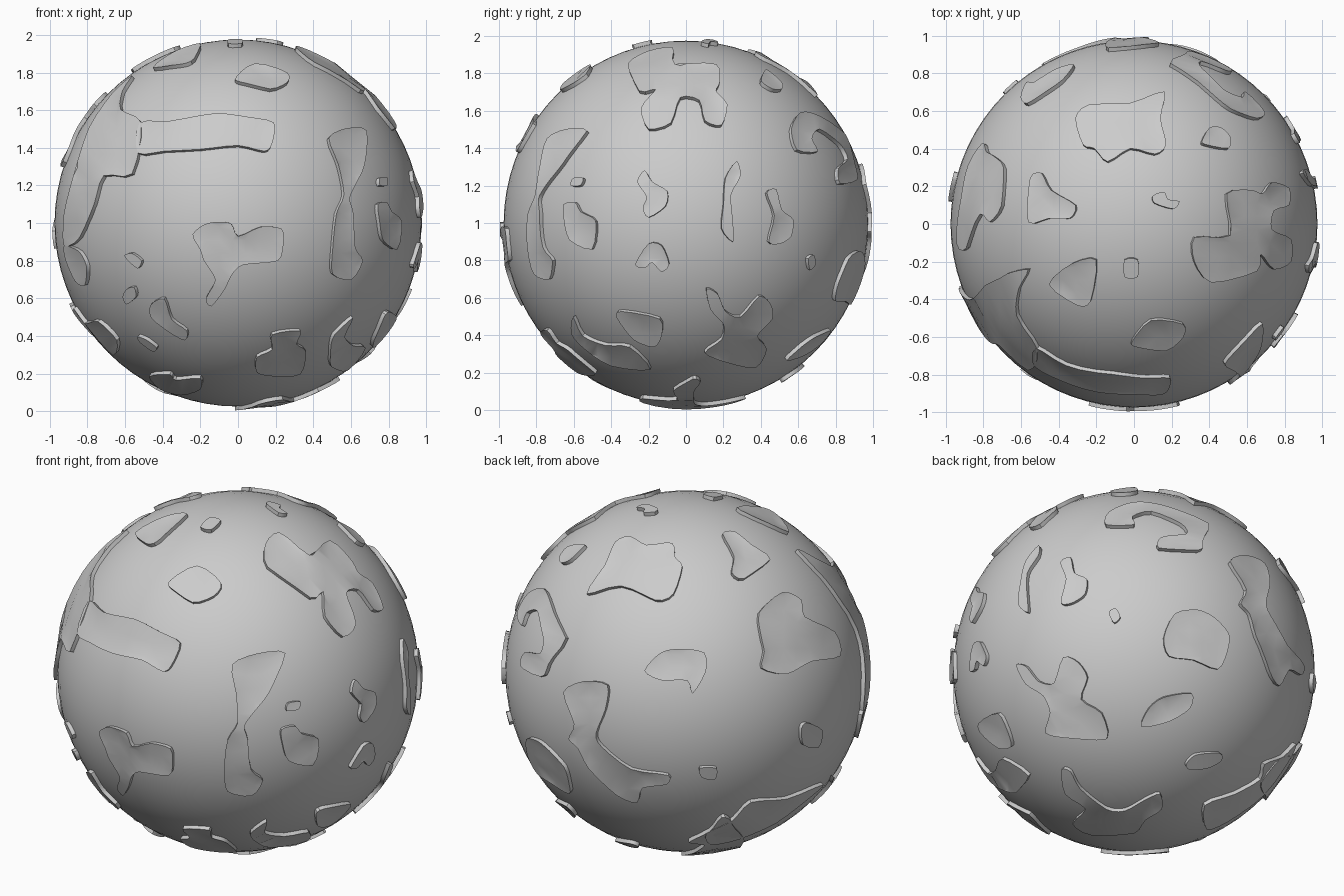
import bpy, bmesh, math
from mathutils import Vector, geometry

if "Cube" in bpy.data.objects:
    bpy.data.objects.remove(bpy.data.objects["Cube"])

CENTRE = Vector((0, 0, 1))
SPHERE, RIM, MID = 0.975, 0.996, 0.987   # globe, plate edge and plate middle radii

# viewing directions the plate outlines are drawn from: azimuth, elevation
VIEWS = {"front": (-90, 0), "right": (0, 0), "top": (-90, 90),
         "rear_left": (123.5, 25), "rear_under": (50, -30)}
count = {}


def smooth_outline(pts, n=3):
    """Closed Catmull-Rom curve through the points."""
    out, m = [], len(pts)
    for i in range(m):
        a, b, c, d = (pts[(i + k) % m] for k in (-1, 0, 1, 2))
        for s in range(n):
            t = s / n
            out.append(b + 0.4 * t * (c - a)
                       + t * t * (3 * (c - b) - 0.8 * (c - a) - 0.4 * (d - b))
                       + t ** 3 * (2 * (b - c) + 0.4 * (c - a) + 0.4 * (d - b)))
    return out


def plate(view, *uv):
    """Thin raised plate; uv is its outline in hundredths, seen from the view."""
    t, e = (math.radians(a) for a in VIEWS[view])
    h, z = Vector((math.cos(t), math.sin(t), 0)), Vector((0, 0, 1))
    right = Vector((-math.sin(t), math.cos(t), 0))
    toward = h * math.cos(e) + z * math.sin(e)
    up = z * math.cos(e) - h * math.sin(e)
    ring = smooth_outline([Vector((uv[i], uv[i + 1])) / 100 for i in range(0, len(uv), 2)])
    n = len(ring)
    # interior grid points keep the plate following the globe
    us, vs = [p.x for p in ring], [p.y for p in ring]
    grid, step = [], 0.07
    for i in range(1, int((max(us) - min(us)) / step) + 1):
        for j in range(1, int((max(vs) - min(vs)) / step) + 1):
            g = Vector((min(us) + i * step, min(vs) + j * step))
            if min((g - p).length for p in ring) > 0.025:
                grid.append(g)
    edges = [(i, (i + 1) % n) for i in range(n)]
    res = geometry.delaunay_2d_cdt(ring + grid, edges, [], 1, 1e-5)
    bm = bmesh.new()
    made = {}
    for f in res[2]:
        for k in f:
            if k not in made:
                p = res[0][k]
                w = math.sqrt(max(0, 0.99 ** 2 - p.x ** 2 - p.y ** 2))
                made[k] = bm.verts.new((right * p.x + up * p.y + toward * w).normalized())
        bm.faces.new([made[k] for k in f])
    for f in bm.faces:
        f.normal_update()
        if f.normal.dot(f.calc_center_median()) < 0:
            f.normal_flip()
    rim = [ed for ed in bm.edges if ed.is_boundary]
    on_rim = {v for ed in rim for v in ed.verts}
    for v in bm.verts:
        v.co *= RIM if v in on_rim else MID
    skirt = bmesh.ops.extrude_edge_only(bm, edges=rim)["geom"]
    for v in skirt:
        if isinstance(v, bmesh.types.BMVert):
            v.co *= 0.955 / RIM
    count[view] = count.get(view, 0) + 1
    name = f"plate_{view}_{count[view]}"
    me = bpy.data.meshes.new(name)
    bm.to_mesh(me)
    bm.free()
    ob = bpy.data.objects.new(name, me)
    ob.location = CENTRE
    bpy.context.collection.objects.link(ob)


# globe
bpy.ops.mesh.primitive_uv_sphere_add(segments=72, ring_count=36, radius=SPHERE, location=CENTRE)
bpy.context.object.name = "globe"

# front: long band and the large left plate
plate("front", -53, 37, -52, 53, -36, 54, -12, 58, 6, 56, 19, 53, 18, 42, 14, 38, 0, 41, -20, 39, -39, 38)
plate("front", -56, 78, -67, 68, -79, 50, -87, 25, -92, 5, -92, -12, -84, -8, -76, 10, -71, 25,
      -56, 26, -51, 53, -62, 60, -61, 70)
plate("front", -92, -12, -84, -15, -80, -23, -81, -33, -86, -31, -91, -20)
# front: small islands at the lower left
plate("front", -60, -17, -56, -16, -51, -20, -53, -24, -58, -20)
plate("front", -59, -35, -55, -34, -54, -39, -59, -43, -61, -39)
plate("front", -46, -43, -39, -40, -35, -51, -27, -57, -28, -62, -36, -58, -46, -50)
plate("front", -53, -60, -48, -62, -43, -66, -45, -68, -52, -63)
plate("front", -47, -81, -36, -80, -33, -83, -20, -82, -20, -88, -30, -91, -41, -88)
plate("front", -87, -45, -81, -53, -74, -52, -64, -62, -66, -70, -78, -57)
# front: centre, tall right plate, lower plate, dot
plate("front", -24, -6, -16, 0, -4, 0, 0, -7, 12, -2, 23, -3, 24, -11, 21, -20, 3, -22, -3, -27,
      -7, -35, -14, -44, -17, -40, -12, -30, -18, -20, -20, -14)
plate("front", 48, 45, 57, 50, 68, 49, 67, 31, 62, 20, 59, 13, 61, 5, 62, -13, 66, -20, 60, -30,
      50, -27, 50, -14, 52, 5, 56, 15, 53, 31)
plate("front", 75, 24, 79, 24, 79, 20, 75, 20)
plate("front", 18, -59, 33, -57, 31, -64, 36, -68, 33, -80, 19, -81, 10, -79, 10, -71, 18, -67)

# right side
plate("right", -65, 10, -59, 11, -56, 6, -48, 1, -50, -14, -62, -9, -65, 2)
plate("right", -60, -50, -55, -60, -43, -65, -30, -66, -19, -78, -40, -76, -54, -67, -61, -59)
plate("right", -37, -50, -34, -47, -14, -51, -13, -60, -17, -66, -28, -62)
plate("right", -26, 22, -22, 28, -18, 22, -10, 17, -11, 9, -20, 3, -23, 8, -21, 14)
plate("right", -27, -22, -20, -11, -13, -12, -9, -22, -13, -26, -18, -21, -22, -24)
plate("right", 21, 24, 27, 33, 29, 25, 24, 15, 25, 0, 25, -10, 19, -3, 20, 10)
plate("right", 43, 16, 48, 18, 51, 7, 57, 2, 56, -7, 50, -11, 44, -10, 47, 4)
plate("right", 65, -19, 68, -17, 69, -22, 66, -25)
plate("right", 11, -35, 17, -38, 21, -47, 29, -50, 39, -39, 45, -43, 46, -51, 38, -60, 43, -67,
      37, -77, 21, -74, 10, -69, 19, -62, 20, -54, 13, -46)
plate("right", 56, 50, 61, 59, 71, 57, 85, 47, 90, 31, 91, 23, 82, 21, 81, 29, 86, 34, 82, 42,
      71, 50, 67, 45, 70, 38, 59, 39)

# top
plate("top", -1, -62, 9, -51, 26, -53, 26, -60, 17, -67, 1, -65)
plate("top", 36, 44, 40, 51, 46, 51, 51, 46, 50, 40, 38, 42)
plate("top", 32, -7, 51, -6, 49, 16, 62, 18, 68, 16, 73, 22, 82, 19, 82, 10, 74, 7, 73, -3,
      83, -8, 83, -20, 74, -24, 67, -16, 65, -25, 41, -31, 32, -20)
plate("top", -31, 56, -24, 63, -2, 64, 16, 70, 14, 56, 17, 42, 11, 37, -2, 40, -14, 33, -21, 40, -27, 42)
plate("top", -56, 1, -55, 24, -49, 27, -44, 18, -31, 10, -34, 3, -45, 3)
plate("top", -45, -32, -33, -21, -20, -19, -23, -41, -30, -43)
plate("top", -5, -19, 2, -19, 2, -28, -5, -28)
plate("top", 10, 15, 16, 17, 18, 13, 24, 12, 21, 8, 11, 11)

# rear left
plate("rear_left", -20, 0, -11, 10, 0, 12, 12, 10, 13, 0, 6, -12, 3, -5, -11, -5)
plate("rear_left", 41, 32, 53, 43, 63, 39, 65, 30, 81, 22, 84, 9, 69, 6, 56, -1, 43, 2, 44, 11, 42, 20)
plate("rear_left", 64, -30, 67, -27, 75, -31, 73, -40, 65, -39)
plate("rear_left", 10, -52, 19, -52, 18, -58, 11, -57)
plate("rear_left", -64, -12, -53, -6, -40, -8, -41, -21, -46, -34, -43, -41, -27, -53, -7, -56,
      -8, -61, -21, -63, -24, -71, -35, -67, -50, -53, -56, -42, -61, -37, -58, -29)
plate("rear_left", 13, -87, 27, -80, 37, -70, 56, -68, 75, -60, 68, -67, 50, -81, 30, -90, 15, -93)

# rear right and underside
plate("rear_under", 4, -30, 8, -20, 16, -14, 31, -12, 30, -20, 19, -27)
plate("rear_under", 16, 18, 22, 31, 34, 33, 43, 29, 51, 20, 50, 10, 45, 1, 32, 6, 19, 8)
plate("rear_under", -39, -53, -34, -54, -29, -63, -15, -74, -5, -75, 6, -69, 14, -66, 15, -74,
      6, -80, 0, -87, -23, -88, -33, -82, -26, -74, -37, -66)
plate("rear_under", 28, -50, 33, -45, 46, -44, 47, -48, 40, -52, 30, -53)
plate("rear_under", 38, -72, 54, -66, 68, -58, 70, -50, 80, -46, 87, -39, 85, -45, 76, -59,
      66, -70, 50, -81, 39, -85)

# smooth shading with crisp plate edges
bpy.ops.object.select_all(action='SELECT')
bpy.ops.object.shade_smooth_by_angle(angle=math.radians(35))
